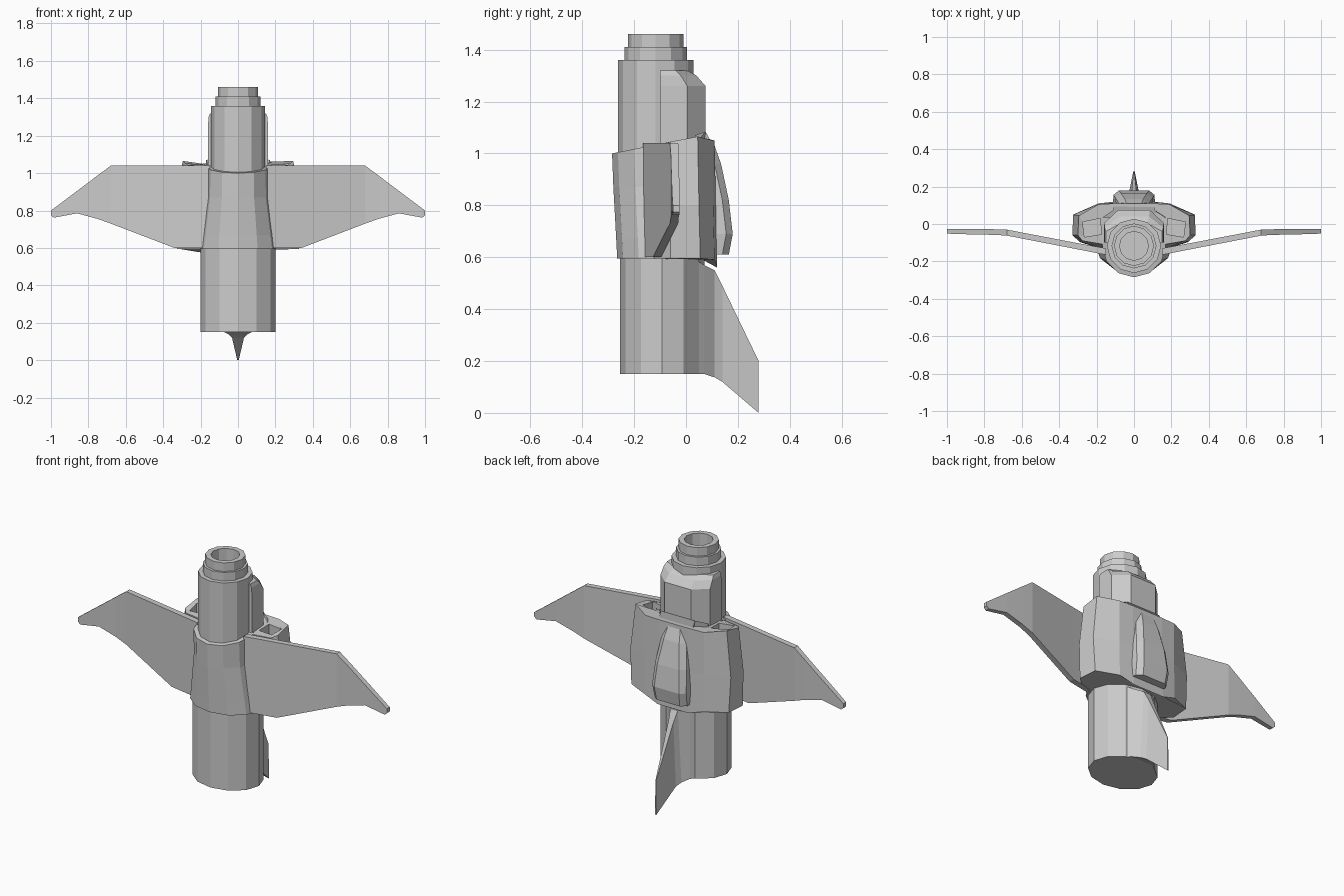
import bpy, bmesh
from math import sin, cos, pi


def loft(name, rings, cap_start=True, cap_end=True):
    """Skin a list of equal-length closed rings into one solid."""
    bm = bmesh.new()
    vs = [[bm.verts.new(p) for p in ring] for ring in rings]
    n = len(vs[0])
    for a, b in zip(vs, vs[1:]):
        for i in range(n):
            j = (i + 1) % n
            bm.faces.new((a[i], a[j], b[j], b[i]))
    if cap_start:
        bm.faces.new(vs[0][::-1])
    if cap_end:
        bm.faces.new(vs[-1])
    bmesh.ops.recalc_face_normals(bm, faces=bm.faces)
    mesh = bpy.data.meshes.new(name)
    bm.to_mesh(mesh)
    bm.free()
    obj = bpy.data.objects.new(name, mesh)
    bpy.context.collection.objects.link(obj)
    return obj


def oval(z, rx, ry, cy, tilt=0.0, n=12):
    """Faceted ring; tilt raises it towards the back."""
    pts = [(rx * sin(2 * pi * k / n), cy - ry * cos(2 * pi * k / n)) for k in range(n)]
    return [(x, y, z + tilt * (y - cy + ry)) for x, y in pts]


def mirrored(half):
    """Complete a right-hand outline (x > 0) across x = 0."""
    return half + [(-x, y, z) for x, y, z in reversed(half)]


# Nose barrel with stepped rings and hollow mouth
C = -0.117
loft("nose_barrel", [oval(z, r, r, C) for r, z in (
    (0.145, 0.95), (0.145, 1.36), (0.12, 1.36), (0.12, 1.41),
    (0.107, 1.41), (0.107, 1.46), (0.077, 1.46), (0.077, 1.38))])

# Faceted canopy hump behind the barrel
canopy = []
for z, (x1, y1), (x2, y2) in ((1.03, (0.16, 0.005), (0.085, 0.075)),
                              (1.26, (0.16, 0.005), (0.085, 0.075)),
                              (1.30, (0.157, -0.02), (0.08, 0.04)),
                              (1.32, (0.15, -0.04), (0.07, 0.005))):
    canopy.append(mirrored([(x1, -0.10, z), (x1, y1, z), (x2, y2, z)]))
loft("canopy", canopy)

# Front collar around the barrel, flaring at the bottom
loft("front_collar", [
    oval(0.595, 0.21, 0.165, -0.10),
    oval(0.67, 0.20, 0.167, -0.102),
    oval(0.87, 0.172, 0.17, -0.11),
    oval(1.0, 0.17, 0.17, -0.115, 0.2)])

# Wide rear hull
bottom = [(0.18, -0.13, 0.595), (0.28, -0.10, 0.595), (0.325, -0.06, 0.595),
          (0.315, 0.055, 0.595), (0.19, 0.11, 0.59), (0.10, 0.12, 0.56)]
middle = [(0.17, -0.13, 0.80), (0.29, -0.095, 0.80), (0.33, -0.06, 0.80),
          (0.325, 0.05, 0.80), (0.19, 0.105, 0.80), (0.10, 0.115, 0.80)]
top = [(0.16, -0.11, 1.035), (0.275, -0.09, 1.035), (0.30, -0.06, 1.045),
       (0.295, 0.045, 1.065), (0.19, 0.105, 1.05), (0.10, 0.11, 1.05)]
hull = loft("rear_hull", [mirrored(s) for s in (bottom, middle, top)])

# Intake openings cut into the hull top
for s in (-1, 1):
    quad = [(0.175, -0.055), (0.265, -0.07), (0.275, 0.01), (0.18, 0.03)]
    cutter = loft("intake_cutter", [[(s * x, y, z) for x, y in quad] for z in (0.85, 1.2)])
    cutter.hide_render = True
    mod = hull.modifiers.new("intake", 'BOOLEAN')
    mod.operation, mod.solver, mod.object = 'DIFFERENCE', 'EXACT', cutter
    bpy.context.view_layer.objects.active = hull
    bpy.ops.object.modifier_apply(modifier=mod.name)
    bpy.data.objects.remove(cutter)

# Sloping roof between hull and canopy
loft("hull_roof", [mirrored([(x, 0.035, 1.03), (x, 0.035, 1.07), (x2, 0.075, 1.085), (x2, 0.105, 1.03)])
                   for x, x2 in ((0.17, 0.11),)]
     + [mirrored([(0.15, 0.03, 1.0), (0.15, 0.03, 1.0), (0.1, 0.07, 1.0), (0.1, 0.1, 1.0)])])

# Raised pod on the back
pod = []
for z, w, y in ((0.61, 0.09, 0.165), (0.69, 0.095, 0.18), (0.82, 0.085, 0.165),
                (0.96, 0.065, 0.135), (1.03, 0.055, 0.11)):
    pod.append(mirrored([(w + 0.018, 0.09, z), (w + 0.015, y - 0.025, z), (w - 0.015, y, z)]))
loft("back_pod", pod)

# Lower body
loft("lower_body", [oval(z, 0.20, 0.163, -0.092) for z in (0.15, 0.62)])

# Tail fin, blending out of the lower body
fin = []
for y, w, zt, zb in ((0.02, 0.12, 0.60, 0.15), (0.07, 0.075, 0.57, 0.15),
                     (0.11, 0.048, 0.55, 0.137), (0.14, 0.032, 0.49, 0.12),
                     (0.28, 0.004, 0.20, 0.0)):
    t = w if y < 0.09 else w * 0.5
    fin.append([(-w, y, zb), (w, y, zb), (t, y, zt), (-t, y, zt)])
loft("tail_fin", fin)

# Swept wings
for s, side in ((-1, "left"), (1, "right")):
    wing = []
    for x, zt, zb, yf, yb in ((0.15, 1.04, 0.60, -0.165, -0.13),
                              (0.34, 1.04, 0.60, -0.128, -0.095),
                              (0.68, 1.04, 0.73, -0.062, -0.030),
                              (0.75, 0.988, 0.755, -0.058, -0.028),
                              (0.86, 0.905, 0.785, -0.056, -0.026),
                              (0.985, 0.811, 0.762, -0.052, -0.026),
                              (1.0, 0.80, 0.775, -0.050, -0.026)):
        wing.append([(s * x, yf, zb), (s * x, yb, zb), (s * x, yb, zt), (s * x, yf, zt)])
    loft(side + "_wing", wing)
